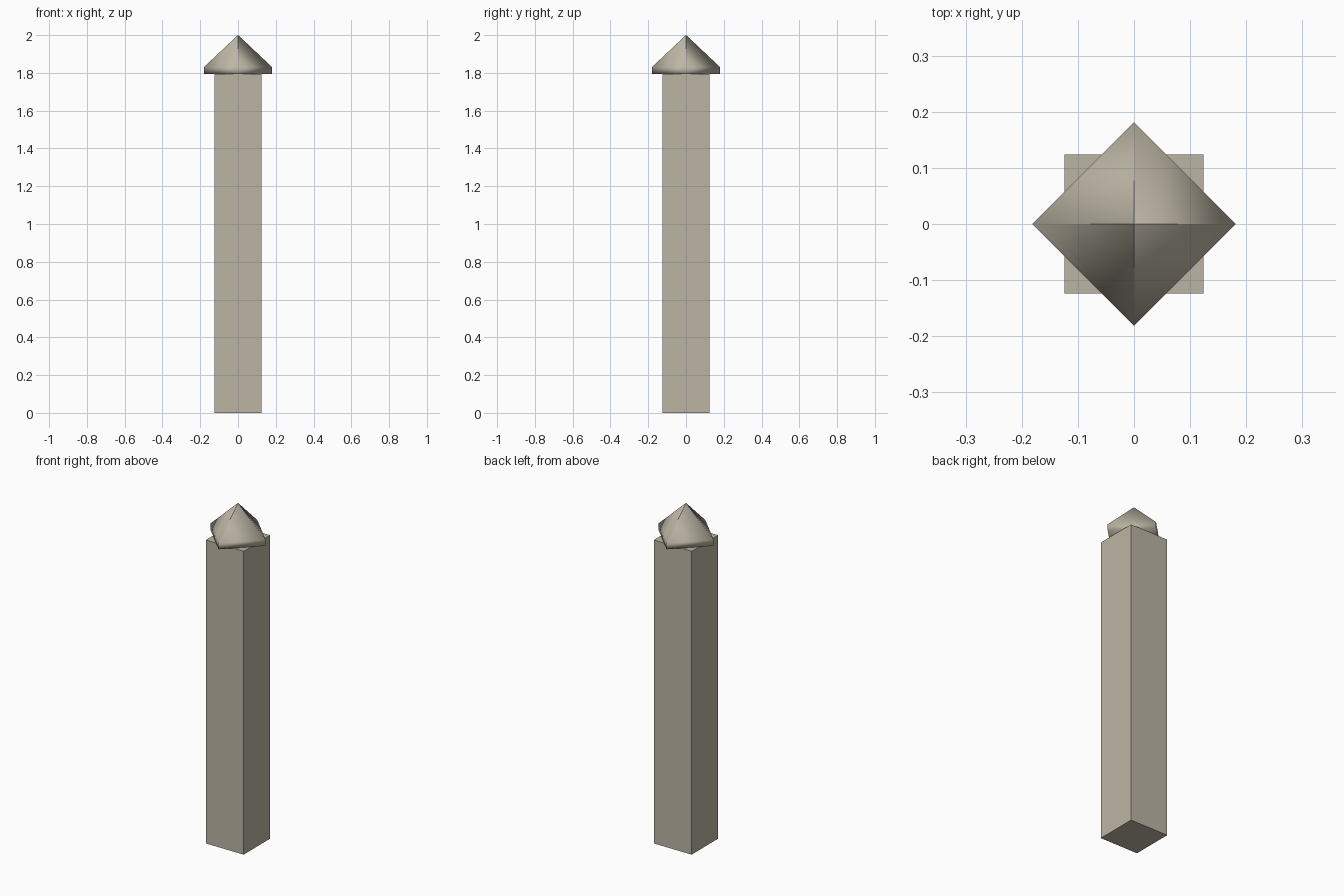
import bpy, bmesh
from math import cos, sin, pi

if "Cube" in bpy.data.objects:
    bpy.data.objects.remove(bpy.data.objects["Cube"], do_unlink=True)

# Single warm grey stone
STONE = (0.5, 0.462, 0.372, 1)
stone = bpy.data.materials.new("warm grey stone")
stone.use_nodes = True
stone.diffuse_color = STONE
bsdf = stone.node_tree.nodes["Principled BSDF"]
bsdf.inputs["Base Color"].default_value = STONE
bsdf.inputs["Roughness"].default_value = 0.9

COLUMN_TOP = 1.795


def add_object(name, bm):
    bm.normal_update()
    mesh = bpy.data.meshes.new(name)
    bm.to_mesh(mesh)
    bm.free()
    mesh.materials.append(stone)
    obj = bpy.data.objects.new(name, mesh)
    bpy.context.collection.objects.link(obj)
    return obj


def diamond(bm, radius, z):
    """Four points on the axes, counter-clockwise."""
    return [bm.verts.new((radius * cos(i * pi / 2), radius * sin(i * pi / 2), z))
            for i in range(4)]


# Square column, flat faces
bm = bmesh.new()
bmesh.ops.create_cube(bm, size=1)
for v in bm.verts:
    v.co.x *= 0.248
    v.co.y *= 0.248
    v.co.z = (v.co.z + 0.5) * COLUMN_TOP
add_object("column", bm)

# Smooth pyramid cap on a thin rim, turned an eighth of a turn
bm = bmesh.new()
base = diamond(bm, 0.181, COLUMN_TOP)
rim = diamond(bm, 0.181, 1.83)
tip = diamond(bm, 0.0004, 2.0)
bm.faces.new(base[::-1])
for i in range(4):
    j = (i + 1) % 4
    bm.faces.new((base[i], base[j], rim[j], rim[i]))
    bm.faces.new((rim[i], rim[j], tip[j]))
    bm.faces.new((rim[i], tip[j], tip[i]))
for f in bm.faces:
    f.smooth = True
tip_face = bm.faces.new(tip)
for e in tip_face.edges:
    e.smooth = False
add_object("pyramid_cap", bm)
